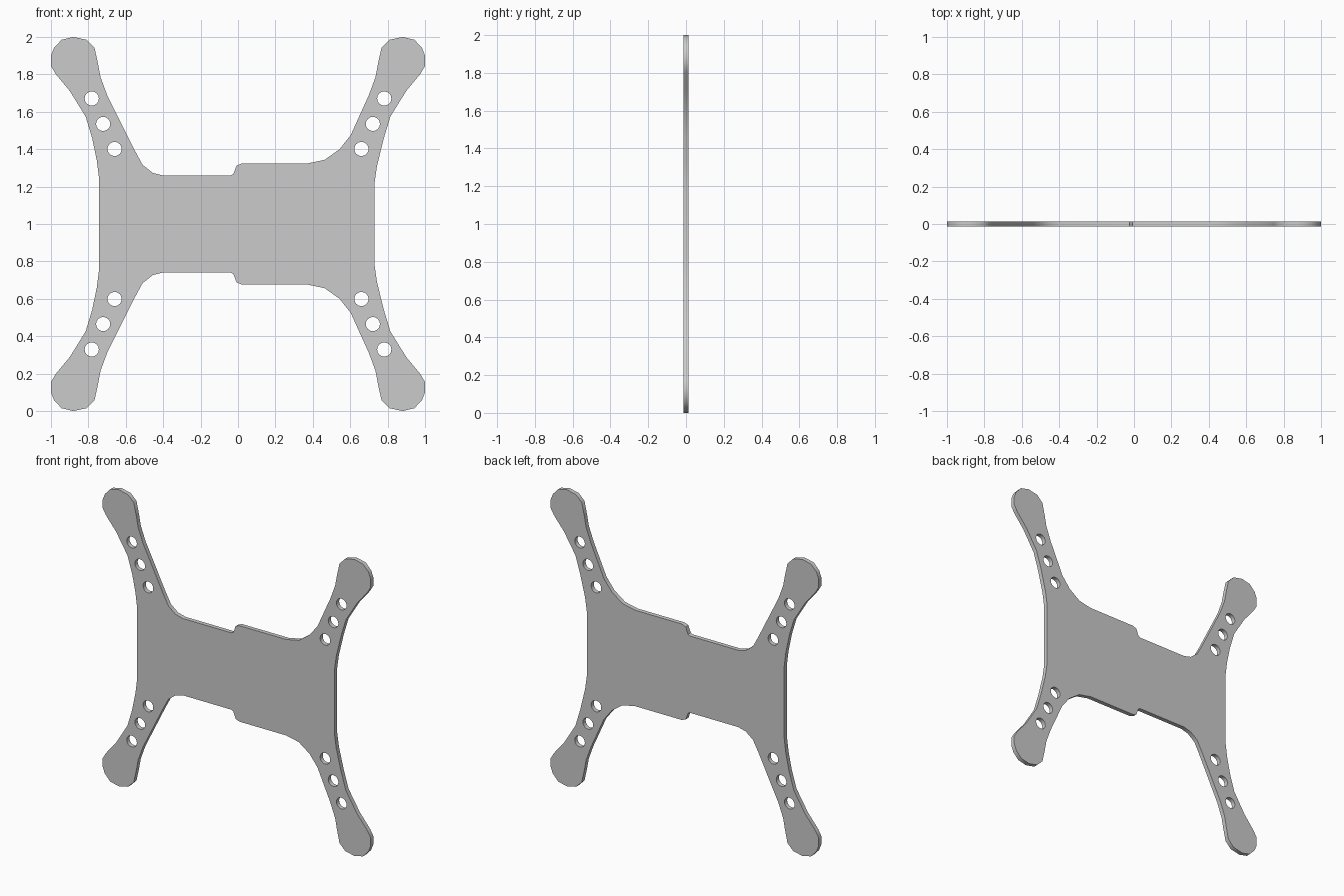
import bpy, bmesh, math

if "Cube" in bpy.data.objects:
    bpy.data.objects.remove(bpy.data.objects["Cube"])

THICK = 0.029

# Tip of an arm, from the outer waist round the foot to the inner waist (x, height above middle)
foot = [(0.815, 0.575), (0.90, 0.712), (0.975, 0.802), (1.0, 0.845), (1.0, 0.90),
        (0.983, 0.943), (0.943, 0.985), (0.88, 1.0), (0.81, 0.985), (0.767, 0.942),
        (0.748, 0.855), (0.735, 0.785), (0.70, 0.69)]

# Narrow left side, then the step and the wide right side
left_outer = [(-0.743, 0.245), (-0.755, 0.34), (-0.78, 0.46)]
left_inner = [(-0.55, 0.39), (-0.51, 0.316), (-0.455, 0.273), (-0.40, 0.259)]
step = [(-0.04, 0.259), (-0.025, 0.266), (-0.008, 0.312), (0.02, 0.3235)]
right_inner = [(0.37, 0.3235), (0.463, 0.343), (0.543, 0.40), (0.603, 0.476)]
right_outer = [(0.78, 0.46), (0.743, 0.31), (0.73, 0.22)]

upper = (left_outer + [(-x, z) for x, z in foot] + left_inner + step
         + right_inner + foot[::-1] + right_outer)
outline = upper + [(x, -z) for x, z in reversed(upper)]

curve = bpy.data.curves.new("frame_plate", "CURVE")
curve.dimensions = "2D"
curve.fill_mode = "BOTH"
curve.extrude = THICK / 2


def add_loop(points):
    s = curve.splines.new("POLY")
    s.points.add(len(points) - 1)
    for p, (x, z) in zip(s.points, points):
        p.co = (x, z, 0, 1)
    s.use_cyclic_u = True


add_loop(outline)

# Three drilled holes along each arm
for sx in (-1, 1):
    for sz in (-1, 1):
        for hx, hz in ((0.782, 0.671), (0.721, 0.535), (0.66, 0.401)):
            add_loop([(sx * hx + 0.038 * math.cos(i * math.tau / 16),
                       sz * hz + 0.038 * math.sin(i * math.tau / 16)) for i in range(16)])

plate = bpy.data.objects.new("frame_plate", curve)
bpy.context.collection.objects.link(plate)
plate.rotation_euler.x = math.pi / 2
plate.location.z = 1.0

# Turn into a clean mesh with sharp rims
plate.select_set(True)
bpy.context.view_layer.objects.active = plate
bpy.ops.object.convert(target="MESH")
plate = bpy.context.object
bm = bmesh.new()
bm.from_mesh(plate.data)
bmesh.ops.remove_doubles(bm, verts=bm.verts, dist=0.0005)
bmesh.ops.recalc_face_normals(bm, faces=bm.faces)
bm.to_mesh(plate.data)
bm.free()
bpy.ops.object.shade_smooth_by_angle(angle=math.radians(35))
